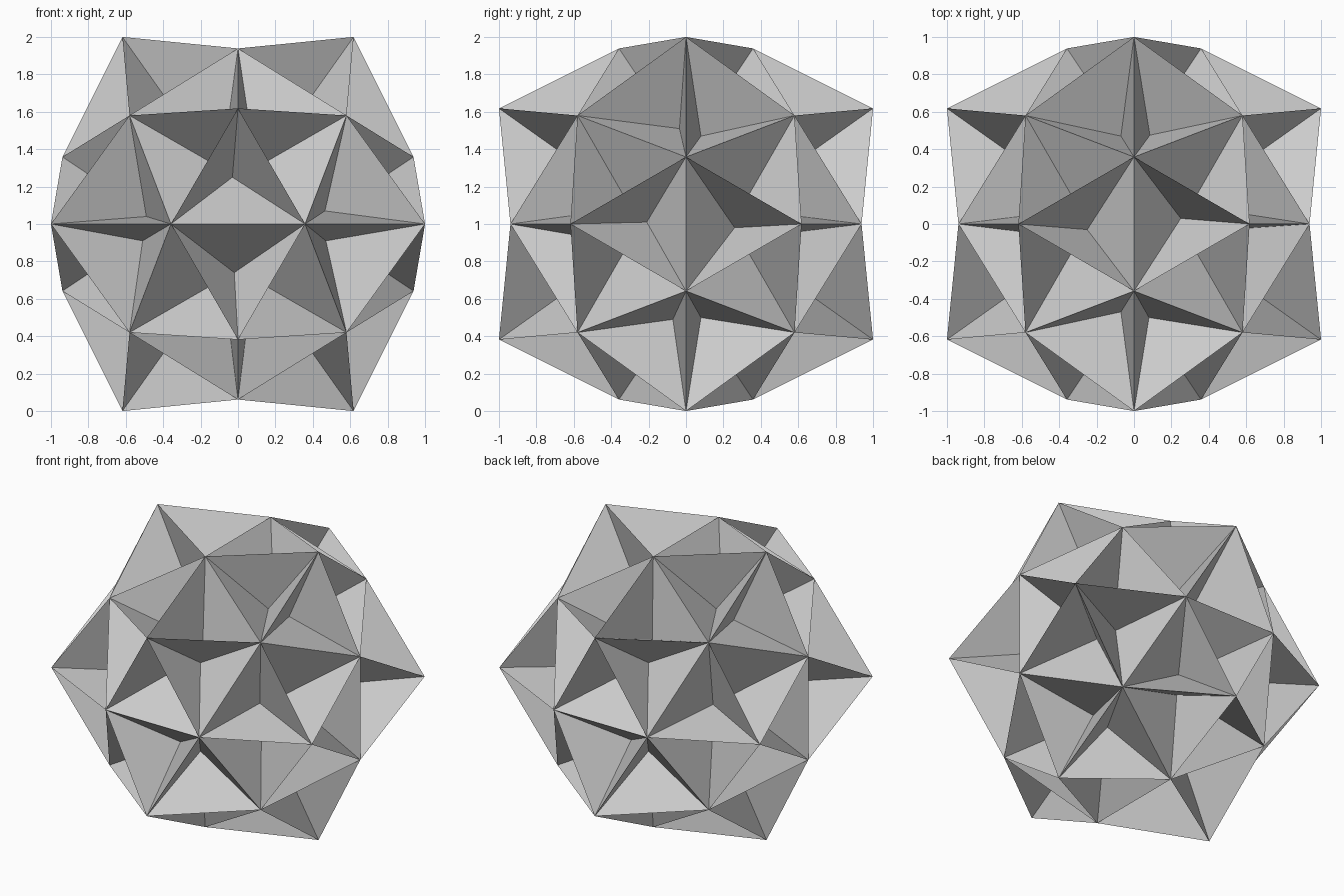
import bpy, bmesh
from math import atan2
from itertools import product
from mathutils import Vector

if "Cube" in bpy.data.objects:
    bpy.data.objects.remove(bpy.data.objects["Cube"])

PHI = (1 + 5 ** 0.5) / 2
EDGE = 0.717      # near-equilateral triangle side
DENT = 0.36       # depth of each three-sided pit


def cyclic(a, b):
    """All sign/cyclic variants of (0, a, b)."""
    out = []
    for s, t in product((1, -1), repeat=2):
        v = (0, a * s, b * t)
        out += [Vector(v[i:] + v[:i]) for i in range(3)]
    return out


# outer tips (12) and the pentagon corners (20)
tips = cyclic(1, 1 / PHI)
k = EDGE / 2 * PHI
corners = cyclic(EDGE / 2, EDGE / 2 * PHI ** 2)
corners += [Vector(s) * k for s in product((1, -1), repeat=3)]

# slightly irregular pit bottoms: (horizontal, vertical) positions per view
# view = (horizontal axis, vertical axis, facing axis, facing sign)
pits = [
    ((0, 2, 1, -1), [(-.03, .25), (-.02, -.26), (-.49, .04), (-.51, -.09), (.465, .07), (.47, -.09)]),
    ((1, 2, 0, 1), [(-.21, .01), (.26, -.02), (-.035, .51), (.08, .47), (-.07, -.51), (.08, -.50)]),
    ((0, 1, 2, 1), [(-.25, -.03), (.25, .03), (-.07, .47), (.085, .475), (-.07, -.47), (.08, -.50)]),
]


def adjust(p, n):
    """Slide a pit bottom within its face plane to the measured place."""
    for (h, v, d, s), pts in pits:
        if n[d] * s < 0.8:
            continue
        for u, w in pts:
            du, dw = u - p[h], w - p[v]
            if du * du + dw * dw < 0.0045:
                # mirror-side pits are told apart by their face normal
                if abs(n[h]) > 0.2 and abs(n[v]) > 0.2 and (n[h] * u < 0 or n[v] * w < 0):
                    continue
                q = p.copy()
                q[h], q[v] = u, w
                q[d] -= (du * n[h] + dw * n[v]) / n[d]
                return q
    return p


# pentagonal pyramids whose every triangle is sunk to a pit
bm = bmesh.new()
tip_v = [bm.verts.new(t) for t in tips]
corner_v = [bm.verts.new(c) for c in corners]
for tv in tip_v:
    axis = tv.co.normalized()
    e1 = axis.orthogonal().normalized()
    e2 = axis.cross(e1)
    ring = sorted(corner_v, key=lambda c: (c.co - tv.co).length)[:5]
    ring.sort(key=lambda c: atan2(c.co.dot(e2), c.co.dot(e1)))
    for i in range(5):
        a, b = ring[i], ring[(i + 1) % 5]
        n = (a.co - tv.co).cross(b.co - tv.co).normalized()
        mid = (tv.co + a.co + b.co) / 3
        pit = bm.verts.new(adjust(mid - n * DENT, n))
        for p, q in ((tv, a), (a, b), (b, tv)):
            bm.faces.new((p, q, pit))

for v in bm.verts:
    v.co.z += 1

mesh = bpy.data.meshes.new("excavated_polyhedron")
bm.to_mesh(mesh)
bm.free()
obj = bpy.data.objects.new("excavated_polyhedron", mesh)
bpy.context.collection.objects.link(obj)
